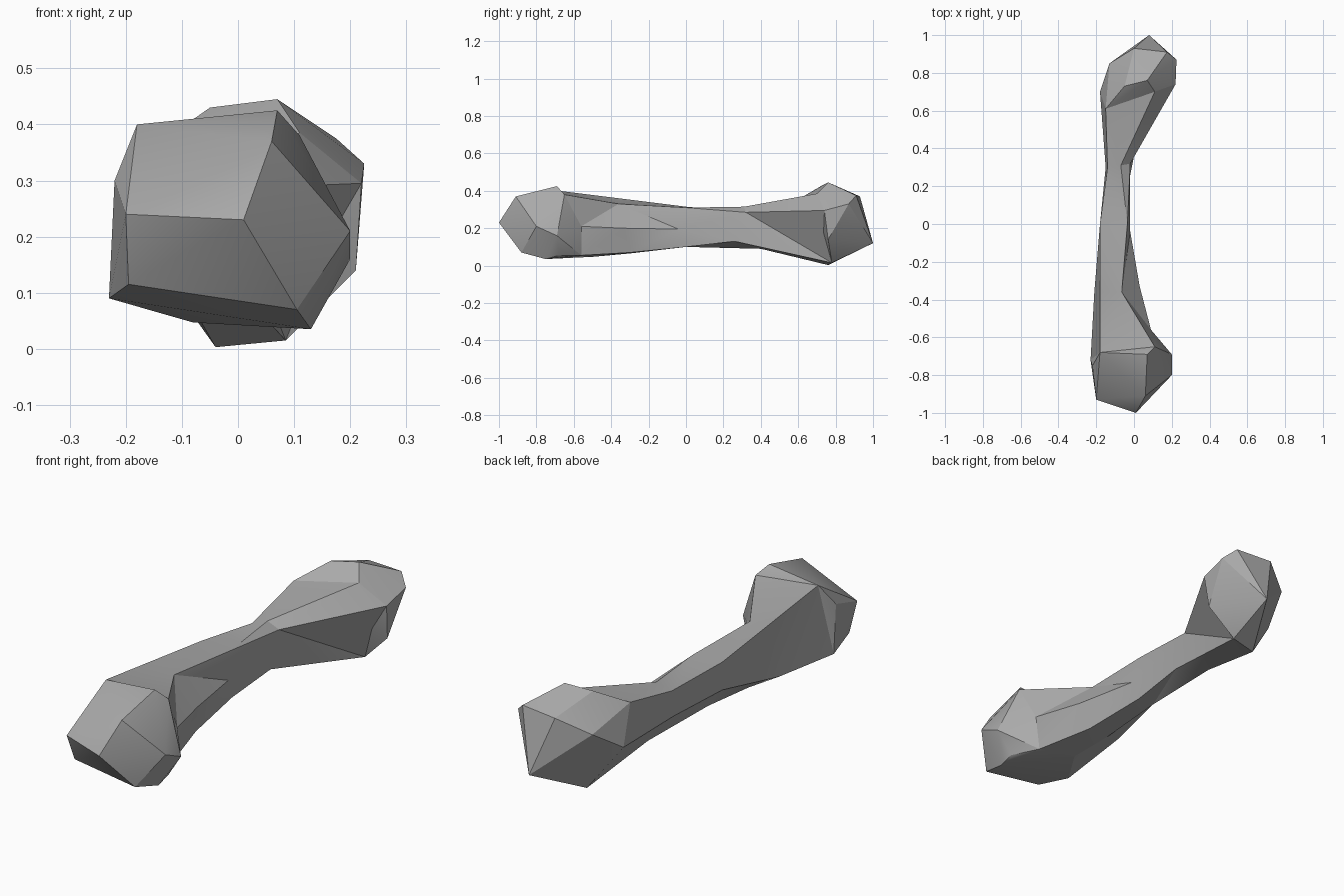
import bpy
import bmesh
import math
from mathutils import Vector

default_cube = bpy.data.objects.get("Cube")
if default_cube:
    bpy.data.objects.remove(default_cube, do_unlink=True)

# One plain grey for the whole bone
grey = bpy.data.materials.new("bone_grey")
grey.use_nodes = True
colour = (0.4, 0.4, 0.4, 1)
grey.diffuse_color = colour
grey.node_tree.nodes["Principled BSDF"].inputs["Base Color"].default_value = colour


def finish(bm, name):
    """Turn a bmesh into a shaded, coloured object."""
    bmesh.ops.recalc_face_normals(bm, faces=bm.faces[:])
    mesh = bpy.data.meshes.new(name)
    bm.to_mesh(mesh)
    bm.free()
    mesh.materials.append(grey)
    part = bpy.data.objects.new(name, mesh)
    bpy.context.collection.objects.link(part)
    bpy.ops.object.select_all(action="DESELECT")
    part.select_set(True)
    bpy.context.view_layer.objects.active = part
    bpy.ops.object.shade_smooth_by_angle(angle=math.radians(25))
    return part


def faceted_knob(name, corners):
    """Wrap a faceted convex lump around a few corner points."""
    bm = bmesh.new()
    for corner in corners:
        bm.verts.new(Vector(corner))
    result = bmesh.ops.convex_hull(bm, input=bm.verts[:])
    loose = {v for v in result["geom_interior"] + result["geom_unused"]
             if isinstance(v, bmesh.types.BMVert)}
    bmesh.ops.delete(bm, geom=list(loose), context="VERTS")
    return finish(bm, name)


def loft(name, sections):
    """Skin a closed tube through matching sections."""
    bm = bmesh.new()
    rings = [[bm.verts.new(Vector(p)) for p in section] for section in sections]
    for near, far in zip(rings, rings[1:]):
        for i in range(len(near)):
            j = (i + 1) % len(near)
            bm.faces.new((near[i], near[j], far[j], far[i]))
    bm.faces.new(rings[0])
    bm.faces.new(rings[-1])
    bmesh.ops.triangulate(bm, faces=bm.faces[:])
    return finish(bm, name)


# Sections run: top left, top right, right, bottom right, bottom left, left
front_section = [(-.18, -.68, .4), (.11, -.65, .38), (.09, -.56, .21),
                 (.07, -.56, .055), (-.08, -.5, .047), (-.23, -.72, .09)]
rear_section = [(-.15, .61, .36), (.11, .7, .385), (.22, .74, .295),
                (.085, .78, .015), (-.04, .76, .003), (-.18, .7, .2)]

# Shaft, waisted in the middle
loft("shaft", [
    front_section,
    [(-.18, -.36, .36), (-.065, -.36, .33), (.03, -.33, .2),
     (0, -.3, .07), (-.1, -.3, .065), (-.21, -.36, .12)],
    [(-.18, 0, .315), (-.035, 0, .31), (-.02, -.04, .195),
     (-.03, 0, .1), (-.11, 0, .1), (-.18, 0, .19)],
    [(-.14, .3, .29), (-.07, .31, .315), (-.02, .32, .285),
     (-.02, .26, .13), (-.09, .4, .09), (-.15, .3, .18)],
    rear_section,
])

# Front knuckle
faceted_knob("front_knuckle", front_section + [
    (.01, -1, .23), (-.2, -.93, .24), (.06, -.91, .37), (.07, -.69, .425),
    (.2, -.8, .21), (.105, -.88, .07), (-.195, -.88, .115), (.13, -.75, .035),
    (-.22, -.75, .3), (.2, -.69, .16), (.13, -.68, .055),
])

# Rear knuckle
faceted_knob("rear_knuckle", rear_section + [
    (.08, 1, .12), (.07, .76, .445), (-.05, .73, .43), (.175, .91, .375),
    (.225, .87, .33), (.21, .76, .14), (.09, .84, .08), (-.13, .85, .3),
    (0, .93, .37),
])
